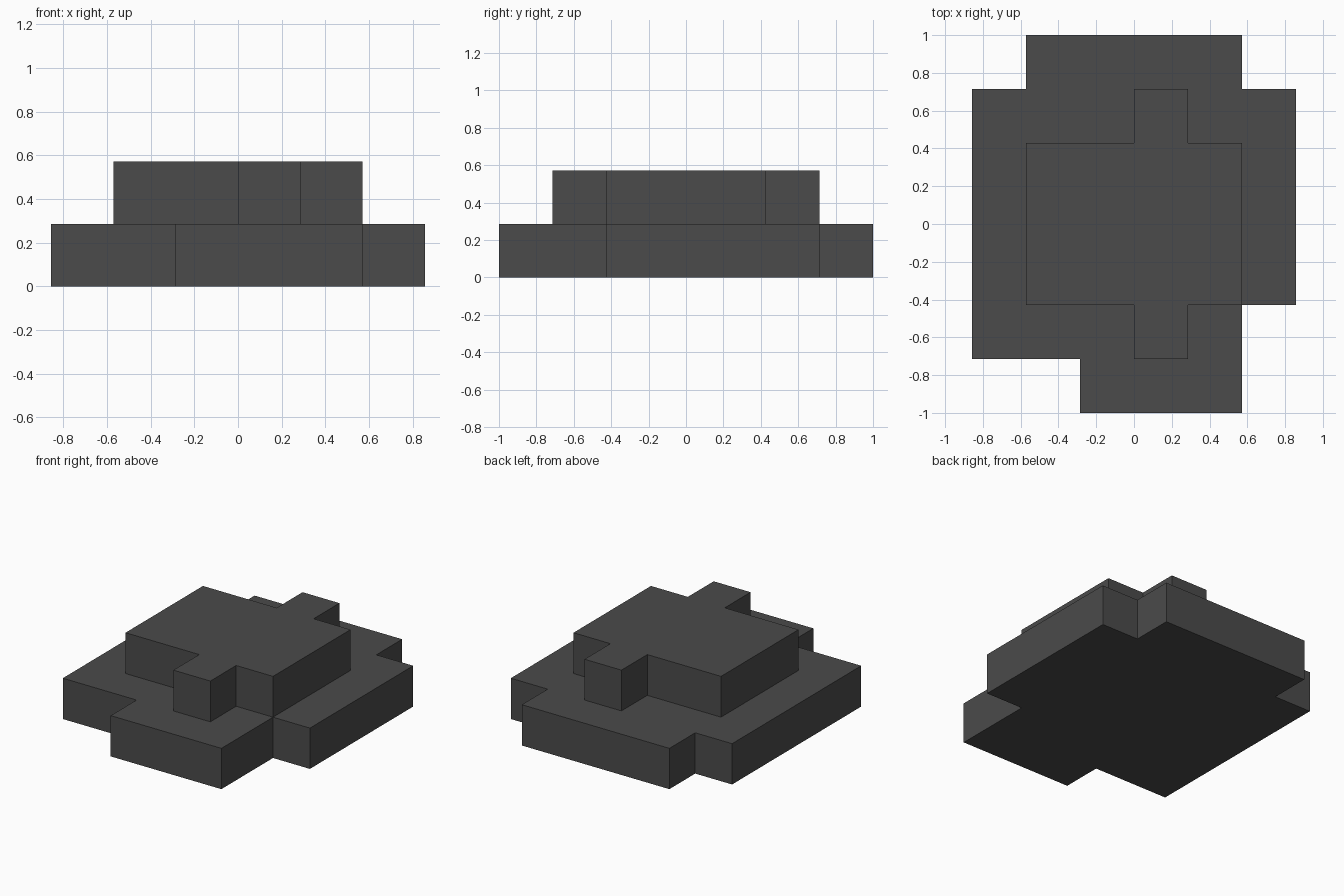
import bpy, bmesh

if "Cube" in bpy.data.objects:
    bpy.data.objects.remove(bpy.data.objects["Cube"])

U = 2 / 7  # grid step of the model

grey = bpy.data.materials.new("dark_grey")
grey.diffuse_color = (0.07, 0.07, 0.07, 1)
grey.use_nodes = True
grey.node_tree.nodes["Principled BSDF"].inputs["Base Color"].default_value = grey.diffuse_color


def slab(name, outline, z0, z1):
    """Extrude a stepped outline (in grid steps) upward into a solid layer."""
    bm = bmesh.new()
    face = bm.faces.new([bm.verts.new((x * U, y * U, z0 * U)) for x, y in outline])
    new = bmesh.ops.extrude_face_region(bm, geom=[face], use_keep_orig=True)["geom"]
    top = [g for g in new if isinstance(g, bmesh.types.BMVert)]
    bmesh.ops.translate(bm, verts=top, vec=(0, 0, (z1 - z0) * U))
    bmesh.ops.recalc_face_normals(bm, faces=bm.faces)
    mesh = bpy.data.meshes.new(name)
    bm.to_mesh(mesh)
    bm.free()
    mesh.materials.append(grey)
    obj = bpy.data.objects.new(name, mesh)
    bpy.context.collection.objects.link(obj)
    return obj


# Wide lower layer with notched corners
slab("lower_layer", [(-1, -3.5), (2, -3.5), (2, -1.5), (3, -1.5), (3, 2.5), (2, 2.5),
                     (2, 3.5), (-2, 3.5), (-2, 2.5), (-3, 2.5), (-3, -2.5), (-1, -2.5)], 0, 1)

# Upper layer: block with a tab at front and back
front = [(-2, -1.5), (0, -1.5), (0, -2.5), (1, -2.5), (1, -1.5), (2, -1.5)]
back = [(x, -y) for x, y in reversed(front)]
slab("upper_layer", front + back, 1, 2)
